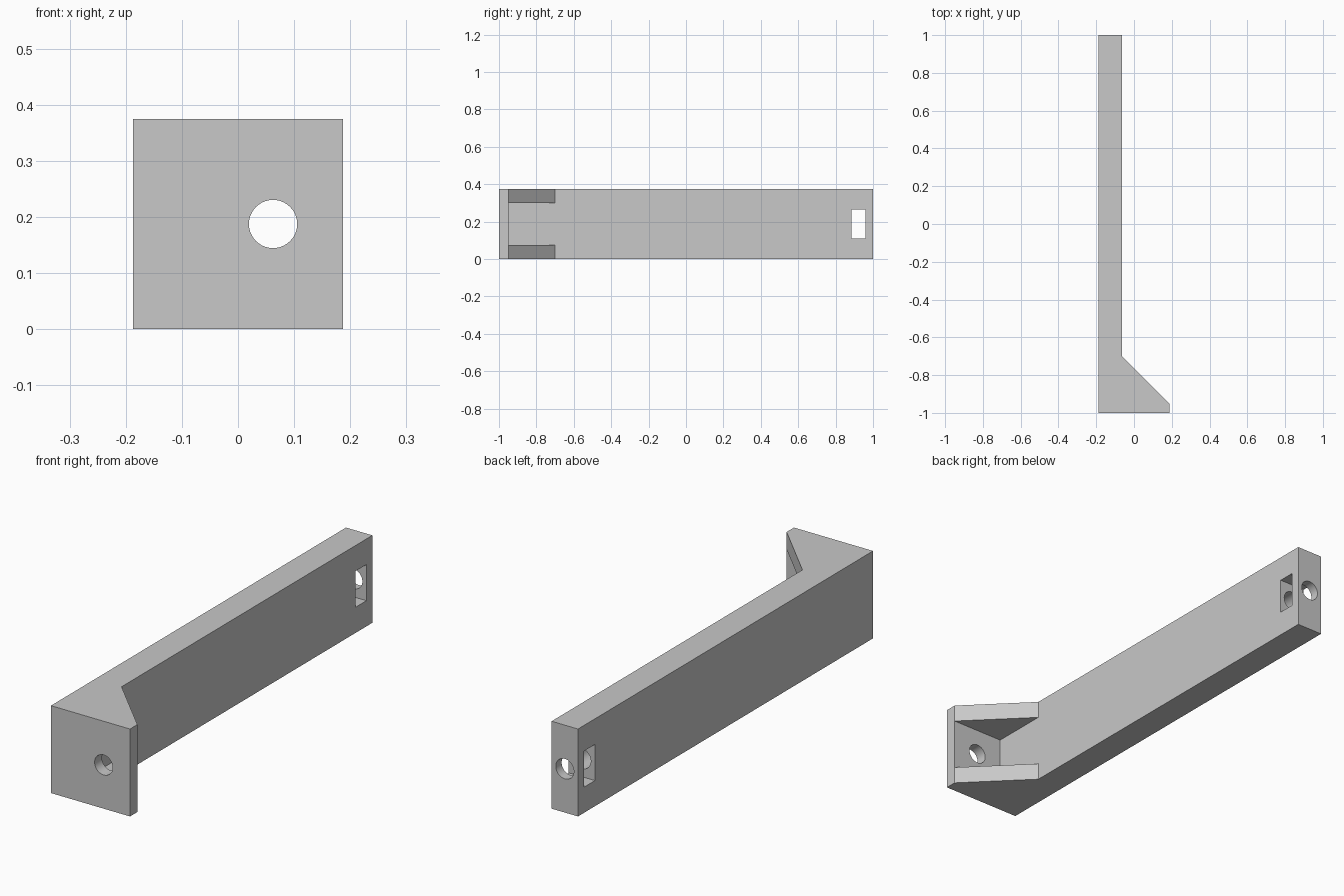
import bpy
import bmesh
from math import radians
from mathutils import Matrix, Vector

if "Cube" in bpy.data.objects:
    bpy.data.objects.remove(bpy.data.objects["Cube"], do_unlink=True)

HEIGHT = 0.375
LEFT, RIGHT = 0.1875, -0.1875      # outer x limits
BAR_FACE = -0.0625                 # inner face of the long bar
PLATE_BACK = -0.95                 # rear face of the end plate
GUSSET_END = -0.7
GUSSET_THICK = 0.075
HOLE_RADIUS = 0.043

grey = bpy.data.materials.new("plain grey")
grey.use_nodes = True
grey.diffuse_color = (0.58, 0.58, 0.58, 1)
grey.node_tree.nodes["Principled BSDF"].inputs["Base Color"].default_value = (0.58, 0.58, 0.58, 1)


def make_object(name, bm):
    bmesh.ops.recalc_face_normals(bm, faces=bm.faces)
    mesh = bpy.data.meshes.new(name)
    bm.to_mesh(mesh)
    bm.free()
    mesh.materials.append(grey)
    obj = bpy.data.objects.new(name, mesh)
    bpy.context.collection.objects.link(obj)
    return obj


def prism(name, outline, bottom, top):
    bm = bmesh.new()
    face = bm.faces.new([bm.verts.new((x, y, bottom)) for x, y in outline])
    result = bmesh.ops.extrude_face_region(bm, geom=[face])
    verts = [v for v in result["geom"] if isinstance(v, bmesh.types.BMVert)]
    bmesh.ops.translate(bm, verts=verts, vec=Vector((0, 0, top - bottom)))
    return make_object(name, bm)


def bore(name, x, start, end):
    bm = bmesh.new()
    place = Matrix.Translation((x, (start + end) / 2, HEIGHT / 2)) @ Matrix.Rotation(radians(90), 4, "X")
    bmesh.ops.create_cone(bm, cap_ends=True, segments=40, radius1=HOLE_RADIUS,
                          radius2=HOLE_RADIUS, depth=end - start, matrix=place)
    return make_object(name, bm)


def rectangle(x1, y1, x2, y2):
    return [(x1, y1), (x2, y1), (x2, y2), (x1, y2)]


# Bar, end plate and gusset share one outline
bracket = prism("bracket", [(RIGHT, -1), (LEFT, -1), (LEFT, PLATE_BACK),
                            (BAR_FACE, GUSSET_END), (BAR_FACE, 1), (RIGHT, 1)], 0, HEIGHT)

# Pocket between the two gussets, nut slot, and the bolt holes
cutters = [
    prism("gusset_pocket", rectangle(BAR_FACE, PLATE_BACK, 0.3, -0.6),
          GUSSET_THICK, HEIGHT - GUSSET_THICK),
    bore("plate_hole", 0.0625, -1.1, -0.9),
    bore("end_hole", -0.125, 0.75, 1.1),
    prism("nut_slot", rectangle(-0.3, 0.885, 0.1, 0.96), 0.11, 0.265),
]

for cutter in cutters:
    cutter.hide_render = True
    cutter.hide_viewport = True
    cut = bracket.modifiers.new(cutter.name, "BOOLEAN")
    cut.operation = "DIFFERENCE"
    cut.solver = "EXACT"
    cut.object = cutter

# Bake the cuts, then smooth only the bores
bpy.context.view_layer.update()
graph = bpy.context.evaluated_depsgraph_get()
finished = bpy.data.meshes.new_from_object(bracket.evaluated_get(graph))
bracket.modifiers.clear()
bracket.data = finished
for cutter in cutters:
    bpy.data.objects.remove(cutter, do_unlink=True)

bpy.ops.object.select_all(action="DESELECT")
bracket.select_set(True)
bpy.context.view_layer.objects.active = bracket
bpy.ops.object.shade_smooth_by_angle(angle=radians(30))
